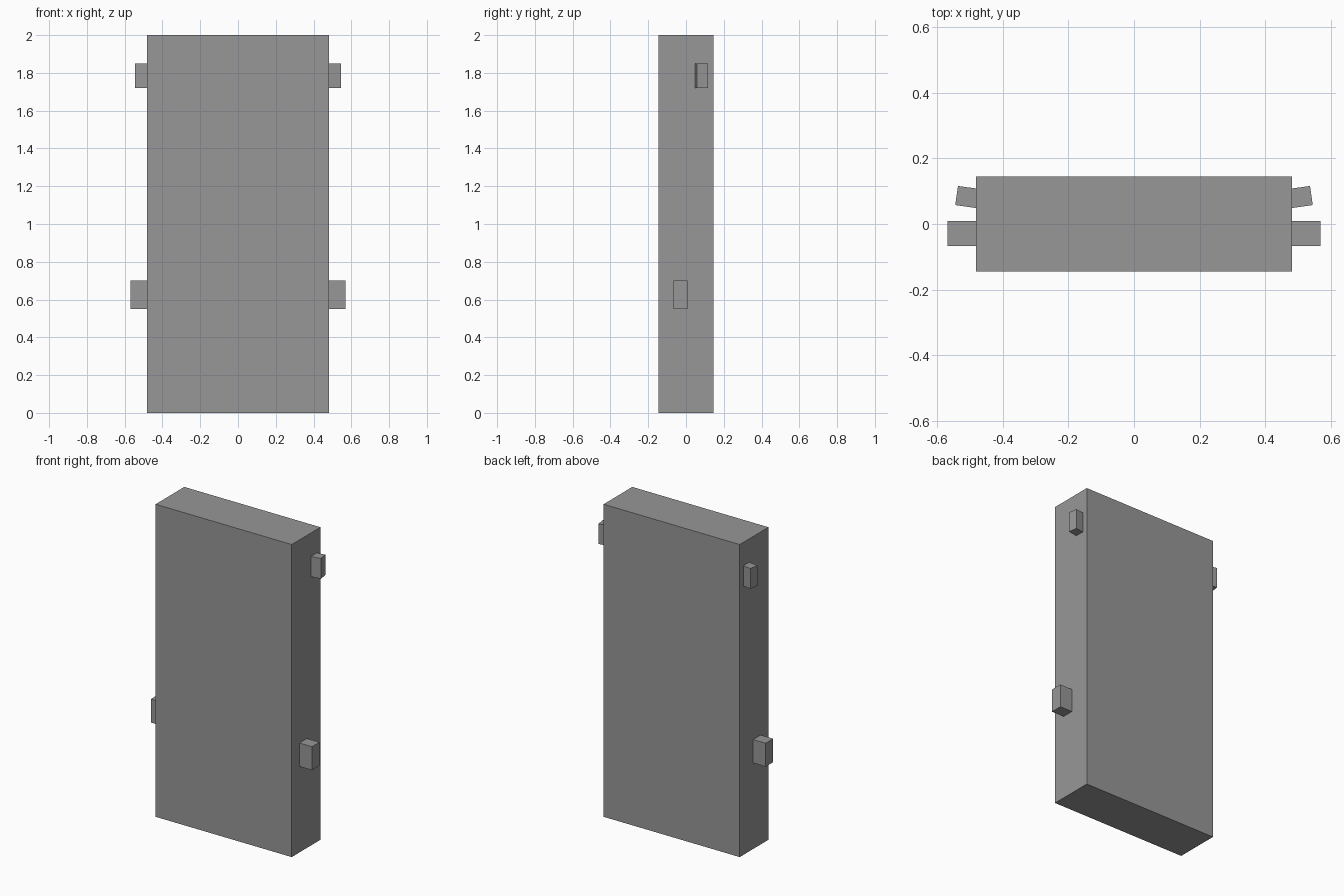
import bpy
from math import radians
from mathutils import Matrix, Vector

cube = bpy.data.objects.get("Cube")
if cube:
    bpy.data.objects.remove(cube, do_unlink=True)

# Single neutral grey
grey = bpy.data.materials.new("neutral_grey")
grey.use_nodes = True
colour = (0.31, 0.31, 0.31, 1)
grey.diffuse_color = colour
grey.node_tree.nodes["Principled BSDF"].inputs["Base Color"].default_value = colour


def box(name, centre, size, turn=0):
    """Flat-sided box, turned about the vertical axis by some degrees."""
    bpy.ops.mesh.primitive_cube_add(size=1)
    obj = bpy.context.object
    obj.name = obj.data.name = name
    obj.data.transform(Matrix.Diagonal(Vector(size)).to_4x4())
    obj.data.transform(Matrix.Rotation(radians(turn), 4, "Z"))
    obj.location = centre
    obj.data.materials.append(grey)
    return obj


# Upright slab
box("slab", (0, 0, 1), (0.964, 0.29, 2))

# Pegs on both sides: straight lower pair, upper pair angled to the back
for side, label in ((1, "left"), (-1, "right")):
    box(f"lower_peg_{label}", (side * 0.51, -0.029, 0.625), (0.12, 0.076, 0.15))
    box(f"upper_peg_{label}", (side * 0.492, 0.08, 1.785), (0.1, 0.059, 0.13), side * 8)
